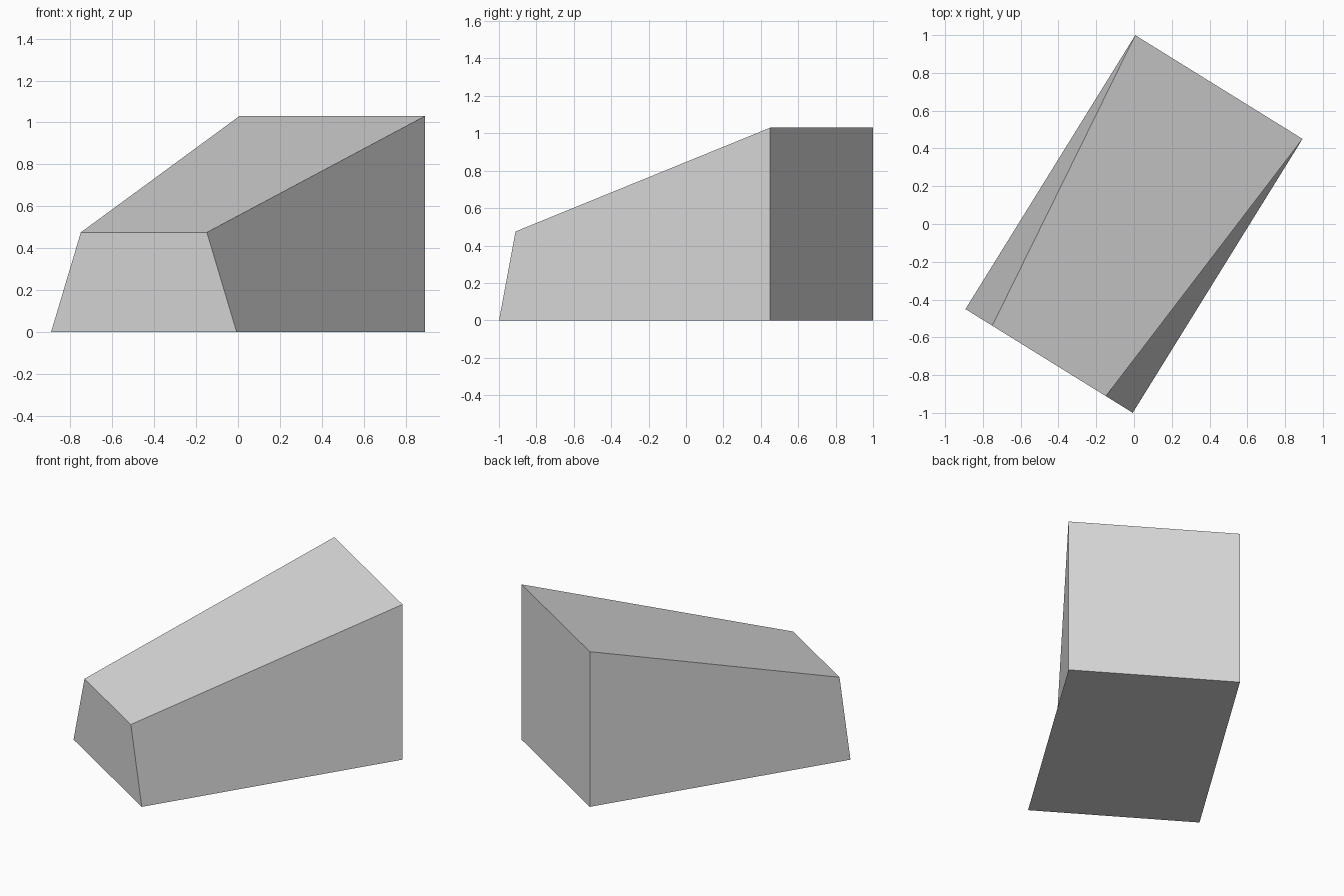
import bpy
import bmesh
from math import radians
from mathutils import Matrix

cube = bpy.data.objects.get("Cube")
if cube:
    bpy.data.objects.remove(cube, do_unlink=True)

# Plain grey material
grey = bpy.data.materials.new("light_grey")
colour = (0.695, 0.695, 0.695, 1.0)
grey.use_nodes = True
grey.diffuse_color = colour
bsdf = grey.node_tree.nodes["Principled BSDF"]
bsdf.inputs["Base Color"].default_value = colour
bsdf.inputs["Roughness"].default_value = 0.8

HALF_WIDTH, HALF_LENGTH = 0.521, 0.853
NOSE_HALF_WIDTH = 0.354
NOSE_HEIGHT, BACK_HEIGHT = 0.475, 1.03

bm = bmesh.new()


def end_section(y, top_half_width, height):
    """Upright end: bottom left, bottom right, top right, top left."""
    points = [(-HALF_WIDTH, 0), (HALF_WIDTH, 0),
              (top_half_width, height), (-top_half_width, height)]
    return [bm.verts.new((x, y, z)) for x, z in points]


# Narrow low nose and tall square back
nose = end_section(-HALF_LENGTH, NOSE_HALF_WIDTH, NOSE_HEIGHT)
back = end_section(HALF_LENGTH, HALF_WIDTH, BACK_HEIGHT)
bm.faces.new(nose)
bm.faces.new(back[::-1])

# Underside, sides and sloping top; the first corner sets each twisted side's fold
for i in range(4):
    j = (i + 1) % 4
    bm.faces.new((nose[j], nose[i], back[i], back[j]))

bmesh.ops.recalc_face_normals(bm, faces=bm.faces)

# Turn the block about the vertical axis
bm.transform(Matrix.Rotation(radians(-31.8), 4, 'Z'))

mesh = bpy.data.meshes.new("wedge_block")
bm.to_mesh(mesh)
bm.free()
mesh.materials.append(grey)
block = bpy.data.objects.new("wedge_block", mesh)
bpy.context.collection.objects.link(block)
